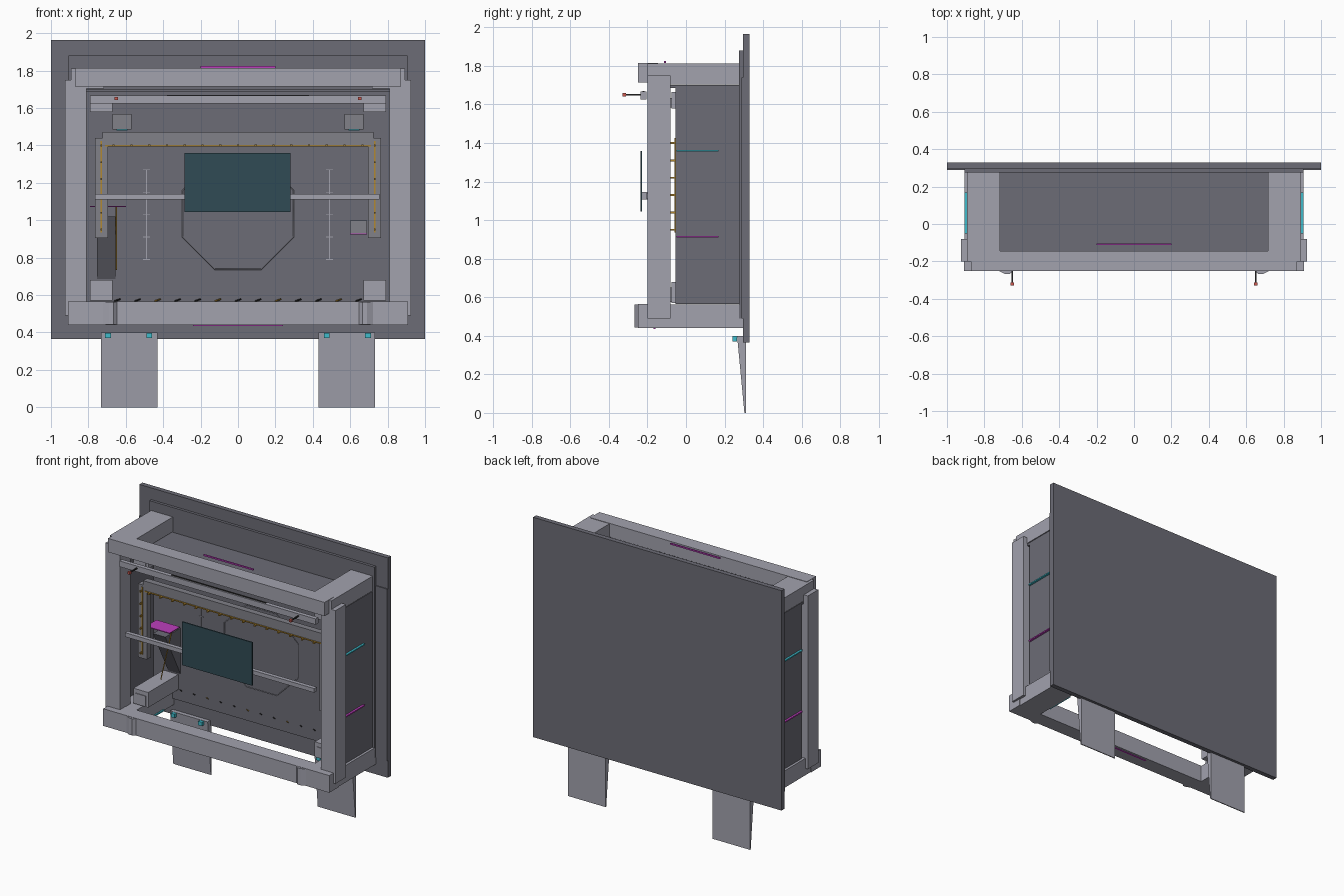
import bpy, bmesh

if "Cube" in bpy.data.objects:
    bpy.data.objects.remove(bpy.data.objects["Cube"])


def mat(name, *c):
    m = bpy.data.materials.new(name)
    m.diffuse_color = (*c, 1)
    m.use_nodes = True
    m.node_tree.nodes["Principled BSDF"].inputs["Base Color"].default_value = m.diffuse_color
    return m


DARK = mat("dark_grey", .15, .15, .18)
GREY = mat("mid_grey", .22, .22, .25)
LIGHT = mat("light_grey", .36, .36, .42)
TEAL = mat("screen_teal", .03, .07, .09)
CYAN = mat("cyan", .05, .5, .6)
PINK = mat("magenta", .5, .05, .5)
AMBER = mat("amber", .45, .25, .03)
RED = mat("red", .6, .1, .08)
BLACK = mat("near_black", .03, .03, .03)


def mesh_object(name, bm, m):
    bmesh.ops.recalc_face_normals(bm, faces=bm.faces)
    me = bpy.data.meshes.new(name)
    bm.to_mesh(me)
    bm.free()
    me.materials.append(m)
    o = bpy.data.objects.new(name, me)
    bpy.context.collection.objects.link(o)


def box(name, x, y, z, m=LIGHT):
    bm = bmesh.new()
    bmesh.ops.create_cube(bm, size=1)
    for v in bm.verts:
        v.co = [(r[0] + r[1]) / 2 + c * (r[1] - r[0]) for r, c in zip((x, y, z), v.co)]
    mesh_object(name, bm, m)


def pair(name, x, y, z, m=LIGHT):
    box("right_" + name, x, y, z, m)
    box("left_" + name, (-x[1], -x[0]), y, z, m)


def prism(name, base, offset, m=LIGHT):
    # extrude a flat outline along an offset
    bm = bmesh.new()
    f = bm.faces.new([bm.verts.new(p) for p in base])
    r = bmesh.ops.extrude_face_region(bm, geom=[f])
    vs = [g for g in r["geom"] if isinstance(g, bmesh.types.BMVert)]
    bmesh.ops.translate(bm, verts=vs, vec=offset)
    mesh_object(name, bm, m)


def wire(name, pts, radius, m, closed=False):
    cu = bpy.data.curves.new(name, "CURVE")
    cu.dimensions = "3D"
    cu.bevel_depth = radius
    cu.bevel_resolution = 0
    cu.use_fill_caps = True
    s = cu.splines.new("POLY")
    s.points.add(len(pts) - 1)
    for p, c in zip(s.points, pts):
        p.co = (*c, 1)
    s.use_cyclic_u = closed
    cu.materials.append(m)
    bpy.context.collection.objects.link(bpy.data.objects.new(name, cu))


# back panel and stepped rim
box("back_panel", (-1, 1), (.295, .33), (.365, 1.965), DARK)
box("inner_back_panel", (-.905, .905), (.275, .296), (.49, 1.88), DARK)
pair("rim_strip", (.905, 1), (.288, .296), (.49, 1.74), DARK)

# shell: sides and top, open below and at the front
pair("shell_side", (.872, .89), (-.055, .28), (.565, 1.69), DARK)
box("shell_top", (-.89, .89), (-.145, .28), (1.685, 1.70), DARK)

# frame: posts, top U and bottom U
pair("front_post", (.81, .925), (-.2, -.08), (.49, 1.75))
box("top_front_rail", (-.872, .872), (-.25, -.145), (1.715, 1.815))
pair("top_side_arm", (.717, .892), (-.2, .28), (1.705, 1.812))
box("bottom_front_rail", (-.91, .91), (-.25, -.14), (.44, .565))
pair("bottom_side_arm", (.72, .905), (-.2, .295), (.44, .563))

# angled bosses on the bottom rail
for s in (-1, 1):
    tri = [(s * .665, -.267), (s * .69, -.267), (s * .725, -.249), (s * .645, -.249)]
    prism("bottom_rail_boss", [(x, y, .442) for x, y in tri], (0, 0, .121))

# depth bars in the four inner corners with raised caps
for z in ((.57, .68), (1.58, 1.665)):
    pair("corner_bar", (.67, .79), (-.075, .27), z)
    pair("corner_bar_cap", (.69, .77), (-.08, -.075), (z[0] + .005, z[1] - .03))

# wedge feet with bolts
for s in (-1, 1):
    prism("foot", [(s * .43, y, z) for y, z in ((.265, .4), (.31, .4), (.31, 0), (.303, 0))],
          (s * .303, 0, 0))
pair("outer_foot_bolt", (.68, .71), (.242, .265), (.37, .398), CYAN)
pair("inner_foot_bolt", (.46, .49), (.242, .265), (.37, .398), CYAN)

# upper cross bar with red-tipped pins
box("upper_cross_bar", (-.79, .79), (-.235, -.205), (1.625, 1.667))
box("upper_cross_bar_strip", (-.38, .38), (-.225, -.215), (1.667, 1.671), BLACK)
pair("pin", (.646, .654), (-.315, -.235), (1.647, 1.655), BLACK)
pair("pin_tip", (.641, .659), (-.33, -.312), (1.642, 1.66), RED)

# screen on the middle cross bar
box("middle_cross_bar", (-.765, .757), (-.205, -.175), (1.11, 1.14))
box("screen_mount", (-.05, .05), (-.23, -.2), (1.107, 1.145))
box("screen", (-.285, .28), (-.237, -.228), (1.045, 1.36), TEAL)

# inner light bracket: U shape with amber strips and lamps
box("light_bracket_top", (-.725, .725), (-.055, -.01), (1.4, 1.472), GREY)
pair("light_bracket_side", (.695, .765), (-.055, -.01), (.905, 1.44), GREY)
box("top_light_strip", (-.71, .71), (-.06, -.055), (1.395, 1.403), AMBER)
pair("side_light_strip", (.728, .736), (-.06, -.055), (.935, 1.425), AMBER)
for i in range(6):
    z = .95 + i * .09
    pair("side_lamp", (.728, .736), (-.083, -.06), (z - .005, z + .005), AMBER)
for i in range(15):
    x = -.665 + i * .095
    box("top_lamp", (x - .006, x + .006), (-.083, -.06), (1.394, 1.404), AMBER)

# slanted pegs along the lower back
for i in range(13):
    x = -.645 + i * 1.29 / 12
    m = (BLACK, BLACK, AMBER)[i % 3]
    wire("back_peg", [(x - .015, .276, .568), (x + .015, .25, .578)], .004, m)

# octagonal wire loop on the back
a, b = .297, .123
octo = [(a, b), (b, a), (-b, a), (-a, b), (-a, -b), (-b, -a), (b, -a), (a, -b)]
wire("octagon_loop", [(x, .27, 1.035 + z) for x, z in octo], .003, LIGHT, True)

# ruled scales on the back
pair("scale_line", (.487, .491), (.27, .277), (.79, 1.27))
for i in range(5):
    z = .79 + i * .12
    pair("scale_tick", (.47, .508), (.27, .277), (z - .002, z + .002))

# upper small boxes with cyan undersides
pair("upper_box", (.57, .67), (.16, .275), (1.485, 1.567), GREY)
pair("upper_box_base", (.59, .65), (.17, .27), (1.48, 1.485), CYAN)

# left shelf, support and strut; right small box
box("shelf", (-.79, -.6), (.07, .19), (1.07, 1.076), PINK)
prism("shelf_support", [(-.755, y, z) for y, z in ((.275, .685), (.275, 1.02), (.1, 1.02))],
      (.1, 0, 0), DARK)
wire("shelf_strut", [(-.65, .18, 1.07), (-.65, .04, .735)], .004, AMBER)
box("right_small_box", (.6, .69), (.17, .275), (.93, 1.0), GREY)
box("right_small_box_base", (.6, .69), (.17, .275), (.925, .93), PINK)

# marker strips on the outside
pair("upper_side_marker", (.89, .905), (-.05, .168), (1.355, 1.364), CYAN)
pair("lower_side_marker", (.89, .905), (-.05, .168), (.91, .919), PINK)
pair("bottom_marker", (.71, .72), (-.05, .168), (.442, .452), CYAN)
box("top_marker", (-.2, .2), (-.113, -.103), (1.815, 1.825), PINK)
box("bottom_front_marker", (-.24, .24), (-.168, -.158), (.435, .442), PINK)
